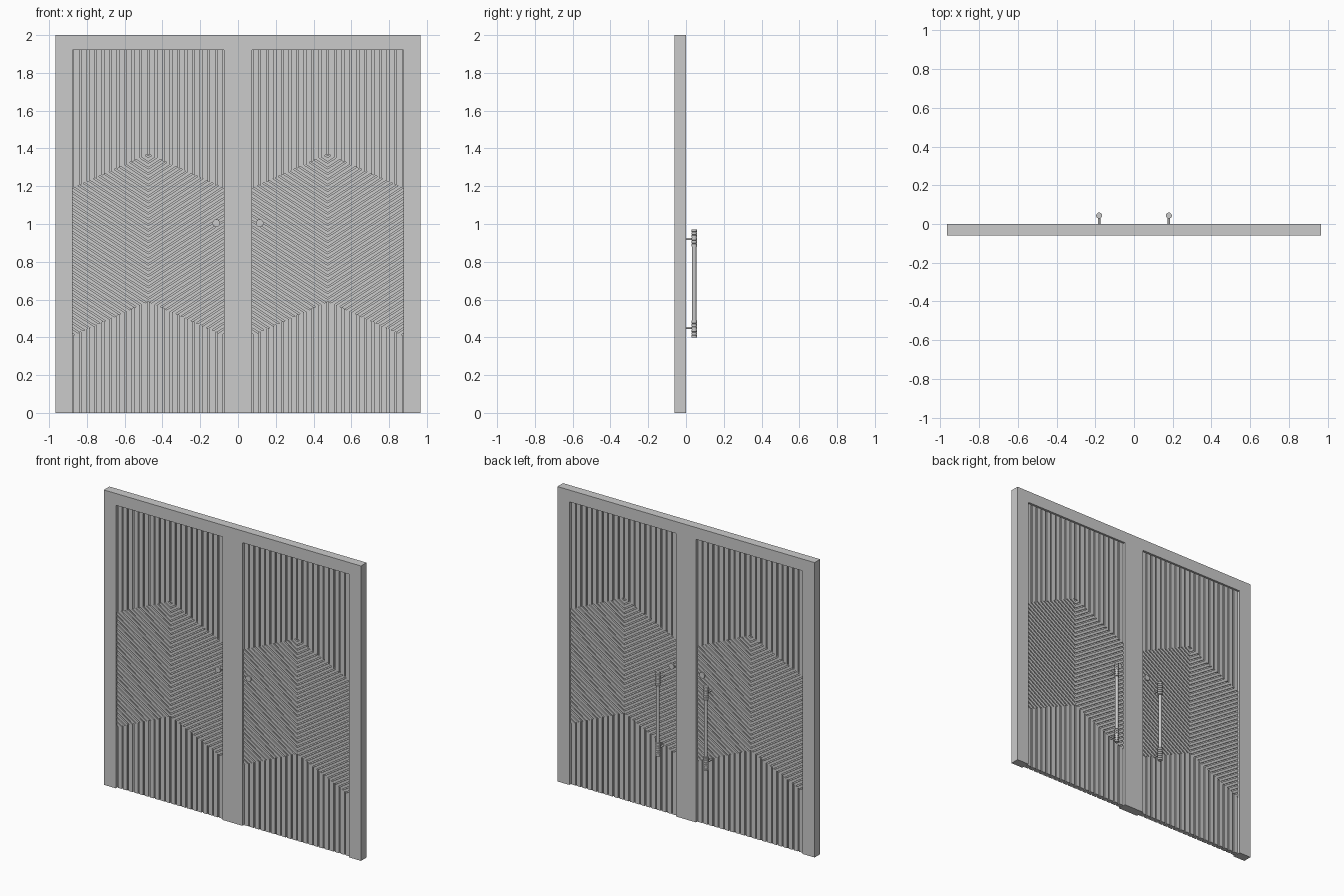
import bpy, bmesh, math
from mathutils import Vector, Matrix

if "Cube" in bpy.data.objects:
    bpy.data.objects.remove(bpy.data.objects["Cube"])

MID_Y = -0.03            # middle of the door thickness
PANEL_X = 0.475          # centre of each leaf panel
HALF = 0.4               # half width of a panel
TOP = 1.92               # underside of top rail
SLOPE = -0.45            # chevron boundary slope
LOW, HIGH = 0.59, 1.37   # chevron apex heights


def add_object(name, bm, smooth=False):
    bmesh.ops.recalc_face_normals(bm, faces=bm.faces)
    me = bpy.data.meshes.new(name)
    bm.to_mesh(me)
    bm.free()
    ob = bpy.data.objects.new(name, me)
    bpy.context.collection.objects.link(ob)
    if smooth:
        bpy.context.view_layer.objects.active = ob
        ob.select_set(True)
        bpy.ops.object.shade_smooth_by_angle(angle=math.radians(35))
        ob.select_set(False)
    return ob


def box(name, x0, x1, y0, y1, z0, z1):
    bm = bmesh.new()
    bmesh.ops.create_cube(bm, size=1)
    bmesh.ops.scale(bm, vec=(x1 - x0, y1 - y0, z1 - z0), verts=bm.verts)
    bmesh.ops.translate(bm, vec=((x0 + x1) / 2, (y0 + y1) / 2, (z0 + z1) / 2), verts=bm.verts)
    return add_object(name, bm)


def rod_y(name, x, z, r, y0, y1, seg=24):
    bm = bmesh.new()
    mat = Matrix.Translation((x, (y0 + y1) / 2, z)) @ Matrix.Rotation(math.pi / 2, 4, 'X')
    bmesh.ops.create_cone(bm, cap_ends=True, segments=seg, radius1=r, radius2=r,
                          depth=y1 - y0, matrix=mat)
    return add_object(name, bm, True)


def lathe(name, profile, x, y, seg=20):
    bm = bmesh.new()
    vs = [bm.verts.new((r, 0, z)) for r, z in profile]
    es = [bm.edges.new(p) for p in zip(vs, vs[1:])]
    bmesh.ops.spin(bm, geom=vs + es, cent=(0, 0, 0), axis=(0, 0, 1),
                   angle=2 * math.pi, steps=seg)
    bmesh.ops.remove_doubles(bm, verts=bm.verts, dist=1e-5)
    bmesh.ops.translate(bm, vec=(x, y, 0), verts=bm.verts)
    return add_object(name, bm, True)


def slat_mesh(strips, cuts, half_depth):
    """Flat strips in xz, trimmed by (point, outward normal) cuts, then thickened."""
    bm = bmesh.new()
    for pts in strips:
        bm.faces.new([bm.verts.new((x, -half_depth, z)) for x, z in pts])
    for co, no in cuts:
        bmesh.ops.bisect_plane(bm, geom=bm.verts[:] + bm.edges[:] + bm.faces[:],
                               plane_co=co, plane_no=no, clear_outer=True)
    ext = bmesh.ops.extrude_face_region(bm, geom=bm.faces[:], use_keep_orig=True)
    bmesh.ops.translate(bm, vec=(0, 2 * half_depth, 0),
                        verts=[v for v in ext['geom'] if isinstance(v, bmesh.types.BMVert)])
    return bm


def place_slats(name, bm):
    # mirrored about the panel centre, one copy for each leaf
    first = add_object(name + "_left", bm)
    second = bpy.data.objects.new(name + "_right", first.data)
    bpy.context.collection.objects.link(second)
    for ob, x in ((first, -PANEL_X), (second, PANEL_X)):
        ob.location = (x, MID_Y, 0)
        ob.modifiers.new("mirror", 'MIRROR').use_mirror_merge = False


# frame
box("top_rail", -0.965, 0.965, -0.06, 0, TOP, 2)
box("centre_stile", -0.075, 0.075, -0.06, 0, 0, TOP)
for side, s in (("left", -1), ("right", 1)):
    a, b = sorted((s * 0.875, s * 0.965))
    box("outer_stile_" + side, a, b, -0.06, 0, 0, TOP)
    box("panel_backing_" + side, s * PANEL_X - HALF, s * PANEL_X + HALF,
        MID_Y - 0.008, MID_Y + 0.008, 0, TOP)

# vertical slats above and below the chevron band
up = Vector((-SLOPE, 0, 1))
uprights = [(i * 0.04 + 0.005, i * 0.04 + 0.035) for i in range(10)]
strips = [[(a, 0), (b, 0), (b, TOP), (a, TOP)] for a, b in uprights]
place_slats("upper_slats", slat_mesh(strips, [((0, 0, HIGH), -up)], 0.016))
place_slats("lower_slats", slat_mesh(strips, [((0, 0, LOW), up)], 0.016))

# diagonal slats in the chevron band
rise = 0.65 * HALF
diagonals = []
for i in range(44):
    z = 0.1 + i * 0.03
    diagonals.append([(0, z), (HALF, z + rise), (HALF, z + rise + 0.021), (0, z + 0.021)])
place_slats("diagonal_slats",
            slat_mesh(diagonals, [((0, 0, HIGH), up), ((0, 0, LOW), -up)], 0.016))

# locks and back pull handles
grip = [(0, 0.40), (0.0155, 0.40)]
for i in range(6):
    z = 0.40 + i * 0.015
    grip += [(0.0155, z + 0.011), (0.0125, z + 0.012), (0.0125, z + 0.014), (0.0155, z + 0.015)]
grip += [(0.0155, 0.492), (0.011, 0.492)]
profile = grip + [(r, 1.37 - z) for r, z in reversed(grip)]
for side, s in (("left", -1), ("right", 1)):
    rod_y("lock_" + side, s * 0.115, 1.005, 0.02, -0.054, -0.006)
    lathe("pull_handle_" + side, profile, s * 0.18, 0.0435)
    for level, z in (("lower", 0.45), ("upper", 0.92)):
        rod_y(f"handle_post_{level}_{side}", s * 0.18, z, 0.006, -0.025, 0.042, 16)
